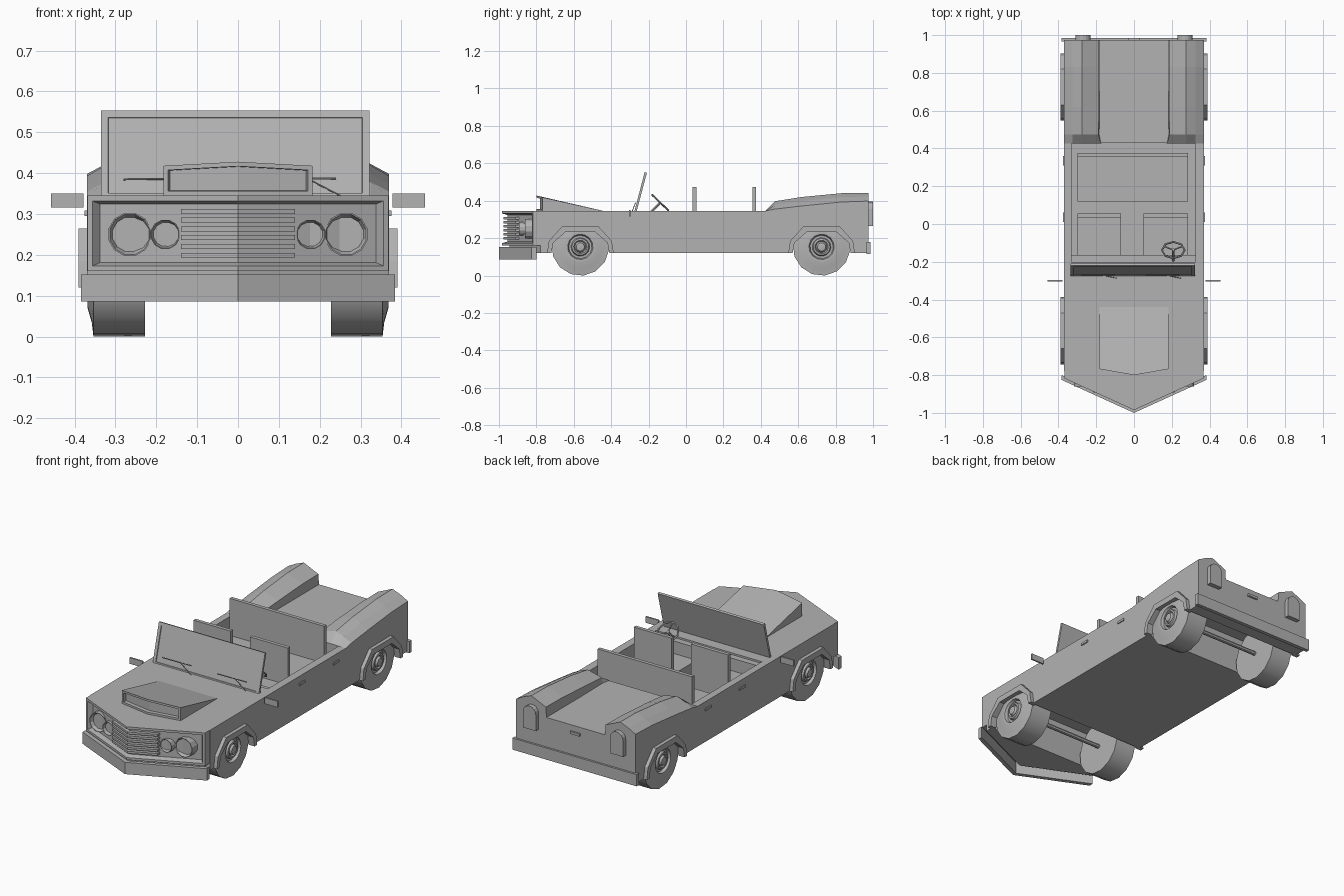
import bpy, bmesh, math
from mathutils import Vector

if "Cube" in bpy.data.objects:
    bpy.data.objects.remove(bpy.data.objects["Cube"])

GREY = bpy.data.materials.new('dark_grey')
GREY.diffuse_color = (.45, .45, .45, 1)
GREY.use_nodes = True
GREY.node_tree.nodes["Principled BSDF"].inputs["Base Color"].default_value = GREY.diffuse_color


def finish(name, bm):
    bmesh.ops.recalc_face_normals(bm, faces=bm.faces)
    me = bpy.data.meshes.new(name)
    bm.to_mesh(me)
    bm.free()
    me.materials.append(GREY)
    ob = bpy.data.objects.new(name, me)
    bpy.context.collection.objects.link(ob)
    return ob


def recess(bm, pick, rim, bevel, depth):
    """Leave a flat rim around the picked faces, then sink the rest through a bevel."""
    bmesh.ops.recalc_face_normals(bm, faces=bm.faces)
    bm.normal_update()
    faces = [f for f in bm.faces if pick(f.normal)]
    bmesh.ops.inset_region(bm, faces=faces, thickness=rim, depth=0, use_even_offset=True)
    bmesh.ops.inset_region(bm, faces=faces, thickness=bevel, depth=depth, use_even_offset=True)


def prism(name, pts, axis, a, b, sink=None):
    """Extrude a 2D outline from a to b along an axis; sink = arguments for recess."""
    place = {'x': lambda p, t: (t, p[0], p[1]),
             'y': lambda p, t: (p[0], t, p[1]),
             'z': lambda p, t: (p[0], p[1], t)}[axis]
    bm = bmesh.new()
    lo = [bm.verts.new(place(p, a)) for p in pts]
    hi = [bm.verts.new(place(p, b)) for p in pts]
    n = len(pts)
    bm.faces.new(lo)
    bm.faces.new(hi)
    for i in range(n):
        j = (i + 1) % n
        bm.faces.new((lo[i], lo[j], hi[j], hi[i]))
    if sink:
        recess(bm, *sink)
    return finish(name, bm)


def box(name, x0, x1, y0, y1, z0, z1):
    return prism(name, [(x0, y0), (x1, y0), (x1, y1), (x0, y1)], 'z', z0, z1)


def lathe(name, prof, centre, axis, sides):
    """Spin (radius, offset) pairs around an axis through centre."""
    c, ax = Vector(centre), Vector(axis).normalized()
    u = ax.orthogonal().normalized()
    v = ax.cross(u)
    bm = bmesh.new()
    rings = []
    for r, t in prof:
        rings.append([bm.verts.new(c + ax * t + r * (u * math.cos(k) + v * math.sin(k)))
                      for k in (2 * math.pi * i / sides for i in range(sides))])
    for p, q in zip(rings, rings[1:]):
        for i in range(sides):
            j = (i + 1) % sides
            bm.faces.new((p[i], p[j], q[j], q[i]))
    bm.faces.new(rings[0])
    bm.faces.new(rings[-1])
    return finish(name, bm)


def rod(name, p, q, r, sides=6):
    d = Vector(q) - Vector(p)
    return lathe(name, [(r, 0), (r, d.length)], p, d, sides)


def vee(name, w, tip, depth, z0, z1, sink=None):
    """V-shaped bar following the pointed nose."""
    e = tip + .455 * w
    return prism(name, [(-w, e), (0, tip), (w, e), (w, e + depth), (0, tip + depth), (-w, e + depth)],
                 'z', z0, z1, sink)


def cut(ob, cutter):
    m = ob.modifiers.new('cut', 'BOOLEAN')
    m.operation, m.solver, m.object = 'DIFFERENCE', 'EXACT', cutter
    bpy.context.view_layer.objects.active = ob
    bpy.ops.object.modifier_apply(modifier=m.name)
    bpy.data.objects.remove(cutter)


FRONT, REAR, TOP = -0.565, 0.725, 0.345
outer = [(-.178, .12), (-.168, .185), (-.095, .265), (.095, .265), (.168, .185), (.178, .12)]
inner = [(-.155, .12), (-.145, .175), (-.08, .232), (.08, .232), (.145, .175), (.155, .12)]

# Body shell with pointed nose, wheel wells and open cockpit
body = prism('body', [(-.37, .975), (-.37, -.778), (0, -.945), (.37, -.778), (.37, .975)], 'z', .12, TOP)
for y in (FRONT, REAR):
    opening = [(-.155, .05)] + inner + [(.155, .05)]
    cut(body, prism('cutter', [(y + a, b) for a, b in opening], 'x', -.5, .5))
    cut(body, box('cutter', -.352, .352, y - .168, y + .168, .06, .325))
cut(body, box('cutter', -.33, .325, -.2, .43, .2, .5))

# Nose: recessed grille panel, slats, bumper
vee('grille_panel', .368, -.985, .06, .16, TOP, (lambda n: n.y < -.5, .013, .008, -.027))
for i in range(6):
    z = .193 + i * .0215
    vee('grille_slat', .14, -.976, .03, z, z + .012)
vee('front_bumper', .385, -1.0, .025, .086, .152)

# Hood scoop with recessed intake
bm = bmesh.new()
P = [bm.verts.new(p) for p in [(-.182, -.768, TOP), (0, -.8, TOP), (.182, -.768, TOP),
                               (-.182, -.768, .418), (0, -.8, .428), (.182, -.768, .418),
                               (-.182, -.44, TOP), (0, -.44, TOP), (.182, -.44, TOP)]]
for f in [(3, 4, 7, 6), (4, 5, 8, 7), (0, 3, 6), (2, 8, 5), (0, 6, 7, 1), (1, 7, 8, 2),
          (0, 1, 4, 3), (1, 2, 5, 4)]:
    bm.faces.new([P[i] for i in f])
recess(bm, lambda n: n.y < -.5, .011, .001, -.02)
finish('hood_scoop', bm)

# Windshield with raised frame, wipers
prism('windshield', [(-.278, .335), (-.266, .335), (-.209, .549), (-.221, .553)], 'x', -.335, .322,
      (lambda n: n.y < -.9, .017, .001, -.004))
for x in (-.28, .06):
    rod('wiper_blade', (x, -.271, .385), (x + .18, -.271, .387), .0025)
    rod('wiper_arm', (x + .19, -.287, TOP), (x + .11, -.271, .387), .002)

# Interior: dashboard, seats
box('dashboard', -.33, .325, -.2, -.165, .25, .335)
for x0, x1, y0, y1 in [(-.30, -.07, -.165, .055), (.05, .285, -.165, .055), (-.30, .285, .12, .375)]:
    box('seat_cushion', x0, x1, y0, y1 - .02, .2, .265)
    box('seat_back', x0, x1, y1 - .02, y1, .2, .472)

# Steering wheel, spokes and column
c = Vector((.208, -.138, .39))
ax = Vector((0, .69, .72)).normalized()
u, v = Vector((1, 0, 0)), ax.cross(Vector((1, 0, 0)))
ring = [c + .06 * (u * math.cos(k) + v * math.sin(k)) for k in (math.pi * i / 4 for i in range(8))]
for i in range(8):
    rod('steering_rim', ring[i], ring[(i + 1) % 8], .005)
for k in (math.radians(d) for d in (30, 150, 270)):
    rod('steering_spoke', c, c + .058 * (u * math.cos(k) + v * math.sin(k)), .004)
rod('steering_column', c - ax * .1, c + ax * .004, .007)

# Parts repeated on both sides
for s in (-1, 1):
    # Rear fender with ridged top, lofted along its length
    bm = bmesh.new()
    loops = []
    for y, zo, zc, zi, xi in [(.425, .345, .346, .345, .175), (.475, .355, .397, .375, .188),
                              (.62, .372, .42, .387, .185), (.83, .393, .44, .4, .185),
                              (.975, .398, .442, .402, .185)]:
        sec = [(.37, .34), (.37, zo), (.325, zo * .45 + zc * .55), (.275, zc), (xi, zi), (xi - .004, .34)]
        loops.append([bm.verts.new((s * x, y, z)) for x, z in sec])
    for p, q in zip(loops, loops[1:]):
        for i in range(6):
            j = (i + 1) % 6
            bm.faces.new((p[i], p[j], q[j], q[i]))
    bm.faces.new(loops[0])
    bm.faces.new(loops[-1])
    finish('rear_fender', bm)

    # Tail light, arched
    arch = [(s * .27 + .04 * math.cos(k), .355 + .04 * math.sin(k))
            for k in (math.pi * i / 8 for i in range(9))]
    prism('tail_light', arch + [(s * .27 - .04, .265), (s * .27 + .04, .265)], 'y', .96, 1.0)

    # Headlights, large and small, with flat sunken lenses
    for x, r, y in [(.265, .054, -.86), (.178, .037, -.893)]:
        lathe('headlight', [(r, .09), (r, 0), (.94 * r, 0), (.8 * r, .018), (.1 * r, .018)],
              (s * x, y, .25), (0, 1, 0), 12)

    # Mirror and door handles
    a, b = sorted((s * .378, s * .458))
    box('side_mirror', a, b, -.305, -.296, .316, .35)
    for y in (.035, .335):
        a, b = sorted((s * .36, s * .376))
        box('door_handle', a, b, y - .025, y + .025, .295, .308)

    # Wheels and wheel arch flares
    for y in (FRONT, REAR):
        wheel = lathe('wheel', [(.05, .228), (.154, .228), (.154, .354), (.12, .358), (.085, .368),
                                (.068, .366), (.062, .35), (.05, .35), (.045, .364), (.036, .366),
                                (.03, .358), (.022, .372), (.01, .374)], (0, y, .153), (s, 0, 0), 14)
        bpy.ops.object.select_all(action='DESELECT')
        wheel.select_set(True)
        bpy.context.view_layer.objects.active = wheel
        bpy.ops.object.shade_smooth_by_angle(angle=math.radians(30))
        a, b = sorted((s * .355, s * .39))
        prism('wheel_flare', [(y + p, q) for p, q in outer + inner[::-1]], 'x', a, b)

# Axles
for y in (FRONT, REAR):
    rod('axle', (-.24, y, .153), (.24, y, .153), .012, 8)

# Rear bumper and trunk handle
box('rear_bumper', -.385, .385, .965, .986, .115, .18)
box('trunk_handle', -.03, .03, .97, .985, .298, .312)
